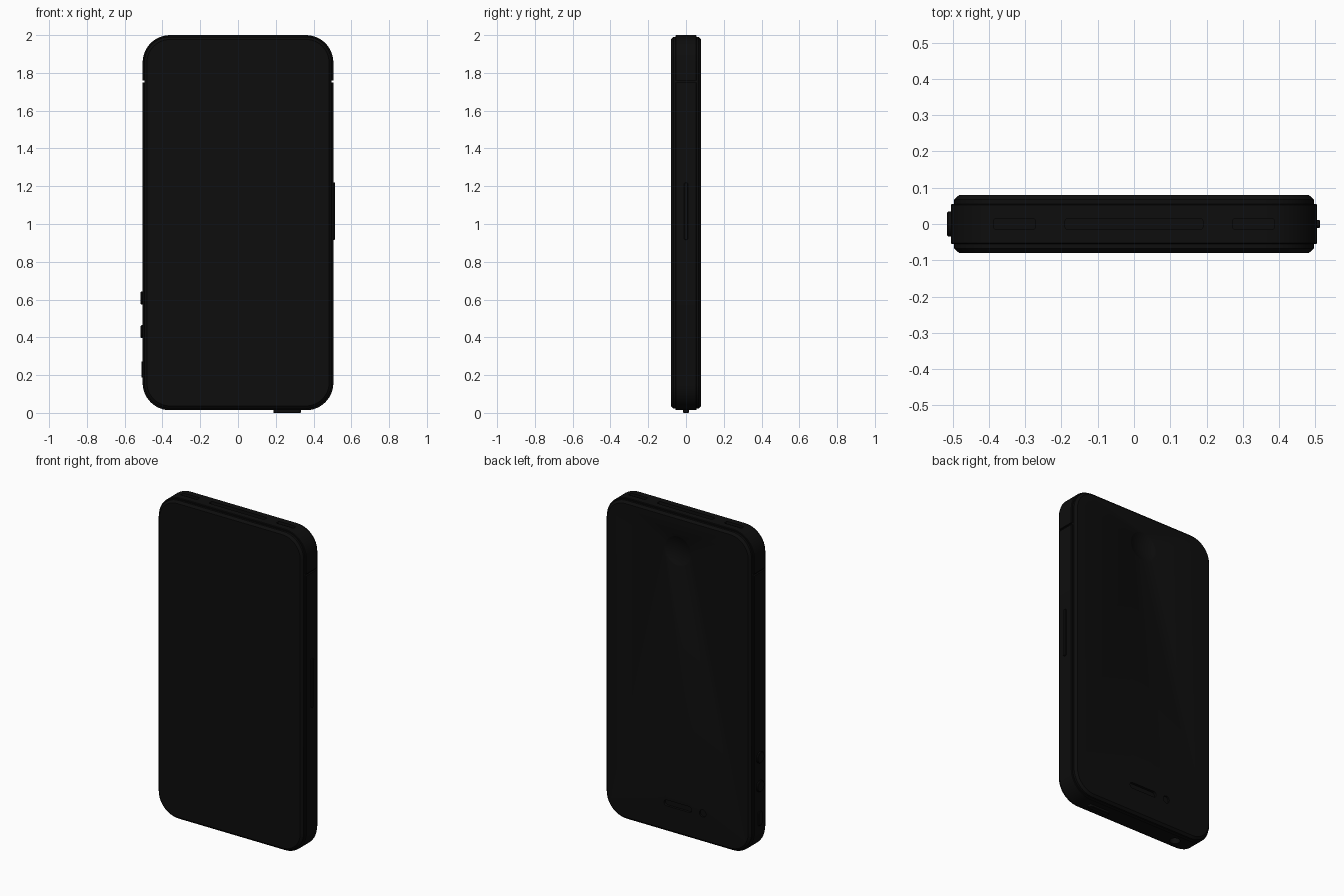
import bpy, bmesh, math
from mathutils import Matrix, Vector

if "Cube" in bpy.data.objects:
    bpy.data.objects.remove(bpy.data.objects["Cube"])

black = bpy.data.materials.new("gloss_black")
black.diffuse_color = (0.004, 0.004, 0.004, 1)
black.use_nodes = True
black.node_tree.nodes["Principled BSDF"].inputs["Base Color"].default_value = black.diffuse_color


def outline(hw, z0, z1, r, n=12):
    pts = []
    for cx, cz, a0 in ((hw - r, z1 - r, 0), (r - hw, z1 - r, 90),
                       (r - hw, z0 + r, 180), (hw - r, z0 + r, 270)):
        for i in range(n + 1):
            a = math.radians(a0 + 90 * i / n)
            pts.append((cx + r * math.cos(a), cz + r * math.sin(a)))
    return pts


def slab(name, hw, z0, z1, r, profile, matrix=Matrix()):
    """Rounded rectangle in XZ, lofted along y through (y, inset) steps."""
    bm = bmesh.new()
    rings = [[bm.verts.new((x, y, z)) for x, z in
              outline(hw - d, z0 + d, z1 - d, r - d)] for y, d in profile]
    for a, b in zip(rings, rings[1:]):
        for i in range(len(a)):
            j = (i + 1) % len(a)
            bm.faces.new((a[i], a[j], b[j], b[i]))
    bm.faces.new(rings[0])
    bm.faces.new(rings[-1])
    bm.transform(matrix)
    bmesh.ops.recalc_face_normals(bm, faces=bm.faces)
    me = bpy.data.meshes.new(name)
    bm.to_mesh(me)
    bm.free()
    ob = bpy.data.objects.new(name, me)
    bpy.context.collection.objects.link(ob)
    me.materials.append(black)
    return ob


def pill(name, loc, axis, hw, hh, depth, bevel=0.0, r=None):
    """Rounded plug centred at loc, its depth running along axis."""
    m = Matrix.Translation(loc)
    if axis == 'X':
        m = m @ Matrix.Rotation(math.pi / 2, 4, 'Z')
    elif axis == 'Z':
        m = m @ Matrix.Rotation(math.pi / 2, 4, 'X')
    r = (r or min(hw, hh)) * 0.98
    d = depth / 2
    prof = [(-d, bevel), (-d + bevel, 0), (d - bevel, 0), (d, bevel)] if bevel else [(-d, 0), (d, 0)]
    return slab(name, hw, -hh, hh, r, prof, m)


def cut(target, cutters):
    bpy.context.view_layer.objects.active = target
    for c in cutters:
        mod = target.modifiers.new("cut", 'BOOLEAN')
        mod.operation, mod.solver, mod.object = 'DIFFERENCE', 'EXACT', c
        bpy.ops.object.modifier_apply(modifier=mod.name)
        bpy.data.objects.remove(c)


# Side band
band = slab("side_band", 0.505, 0.014, 2.0, 0.145,
            [(-0.055, 0.003), (-0.052, 0), (0.052, 0), (0.055, 0.003)])

# Glass plates, stepped in and chamfered
plates = []
for name, s in (("rear_plate", -1), ("screen_plate", 1)):
    plates.append(slab(name, 0.496, 0.023, 1.991, 0.136,
                       [(s * 0.04, 0), (s * 0.067, 0), (s * 0.08, 0.014)]))
screen = plates[1]

# Dock socket, grilles, headphone socket and side gaps
cut(band, [
    pill("c", (0, 0, 2.0), 'Z', 0.19, 0.015, 0.08, r=0.008),
    pill("c", (-0.329, 0, 2.0), 'Z', 0.058, 0.014, 0.03, r=0.006),
    pill("c", (0.329, 0, 2.0), 'Z', 0.058, 0.014, 0.03, r=0.006),
    pill("c", (-0.505, 0, 1.755), 'X', 0.1, 0.006, 0.02, r=0.001),
    pill("c", (0.505, 0, 1.755), 'X', 0.1, 0.006, 0.02, r=0.001),
    pill("c", (-0.3, 0, 0.014), 'Z', 0.03, 0.03, 0.08),
])

# Dished home button, earpiece slot and lens hole on the screen side
bpy.ops.mesh.primitive_uv_sphere_add(segments=96, ring_count=96, radius=0.2125,
                                     location=(0, 0.2725, 1.78),
                                     rotation=(math.pi / 2, 0, 0))
dish = bpy.context.object
dish.data.materials.append(black)
cut(screen, [
    dish,
    pill("c", (0, 0.08, 0.2), 'Y', 0.095, 0.018, 0.03),
    pill("c", (-0.17, 0.08, 0.2), 'Y', 0.022, 0.022, 0.02),
])

parts = [band] + plates
# Left volume buttons and mute switch
for name, z in (("volume_up", 0.43), ("volume_down", 0.608)):
    parts.append(pill(name, (-0.5, 0, z), 'X', 0.034, 0.034, 0.03, 0.003))
parts.append(pill("mute_switch", (-0.497, 0, 0.23), 'X', 0.018, 0.042, 0.028, 0.002, r=0.008))
# Right card tray
parts.append(pill("card_tray", (0.5, 0, 1.068), 'X', 0.011, 0.152, 0.026, 0.002))
# Power button underneath
parts.append(pill("power_button", (0.26, 0, 0.014), 'Z', 0.073, 0.016, 0.028, 0.003))

# Smooth shading with crisp edges
bpy.ops.object.select_all(action='DESELECT')
for ob in parts:
    ob.select_set(True)
bpy.context.view_layer.objects.active = band
bpy.ops.object.shade_smooth_by_angle(angle=math.radians(30))
